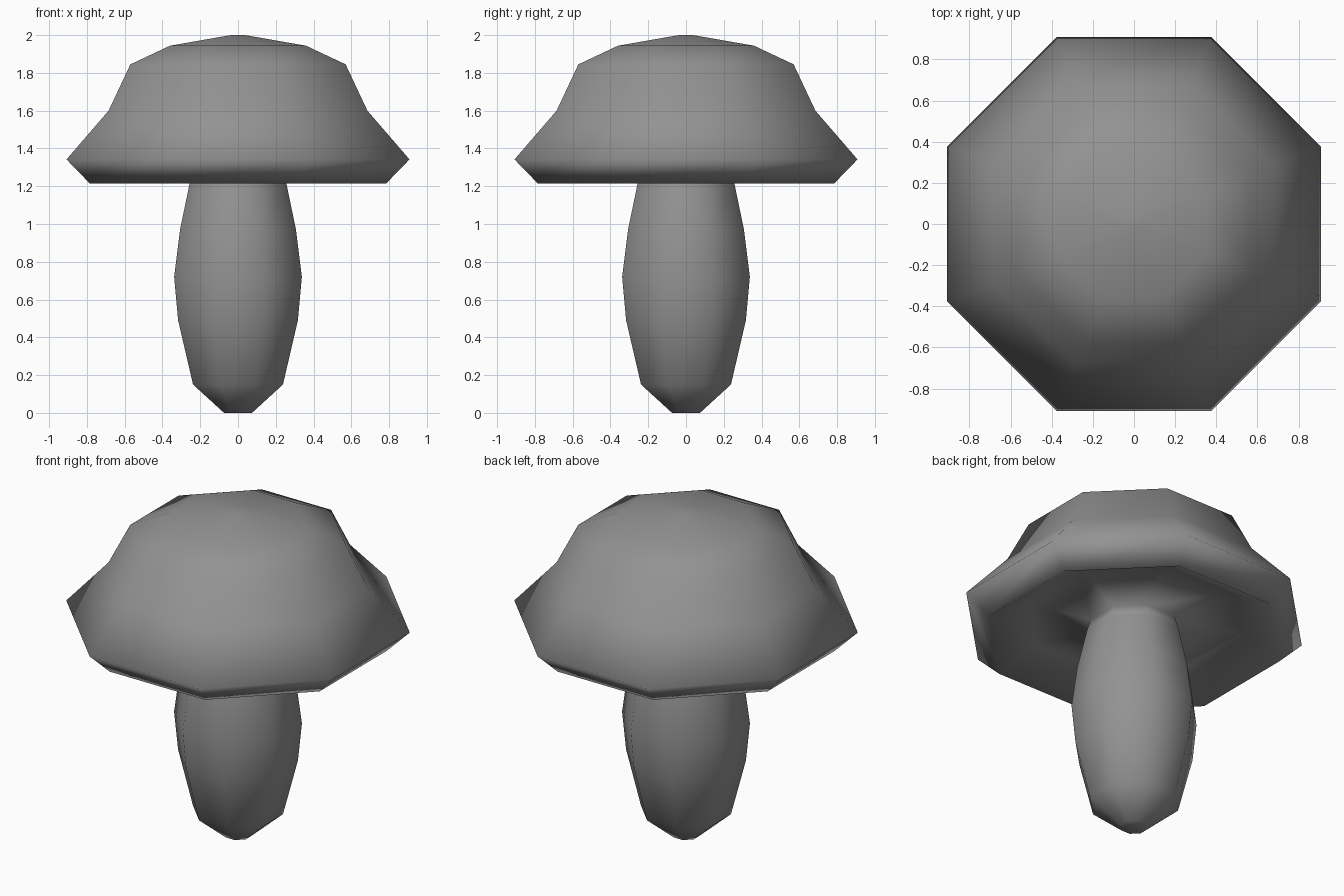
import bpy, bmesh, math

cube = bpy.data.objects.get("Cube")
if cube:
    bpy.data.objects.remove(cube, do_unlink=True)

grey = bpy.data.materials.new("mushroom_grey")
grey.use_nodes = True
COLOUR = (0.29, 0.29, 0.29, 1)
grey.diffuse_color = COLOUR
grey.node_tree.nodes["Principled BSDF"].inputs["Base Color"].default_value = COLOUR

SIDES = 8
CORNER = 1 / math.cos(math.pi / SIDES)  # flat-to-flat radius -> corner radius


def ring(bm, radius, z):
    """Octagon with its flats facing the axes."""
    angles = [(i + 0.5) * math.tau / SIDES for i in range(SIDES)]
    r = radius * CORNER
    return [bm.verts.new((r * math.cos(a), r * math.sin(a), z)) for a in angles]


# One continuous profile, from the foot up to the crown: (radius, height)
stem = [(0.074, 0), (0.238, 0.15), (0.317, 0.49), (0.338, 0.72),
        (0.307, 0.97), (0.255, 1.22), (0.235, 1.29)]
# Hollow underside: rises from the stem, then drops steeply to the rim
gills = [(0.57, 1.345), (0.785, 1.215)]
cap = [(0.908, 1.342), (0.685, 1.6), (0.57, 1.845), (0.36, 1.944), (0.038, 2.0)]

bm = bmesh.new()
rings = [ring(bm, r, z) for r, z in stem + gills + cap]
for low, high in zip(rings, rings[1:]):
    for i in range(SIDES):
        j = (i + 1) % SIDES
        bm.faces.new((low[i], low[j], high[j], high[i]))

# Close the foot and the crown
bm.faces.new(rings[0][::-1])
bm.faces.new(rings[-1])
for face in bm.faces:
    face.smooth = True

mesh = bpy.data.meshes.new("mushroom")
bm.to_mesh(mesh)
bm.free()
mesh.materials.append(grey)
mushroom = bpy.data.objects.new("mushroom", mesh)
bpy.context.scene.collection.objects.link(mushroom)
